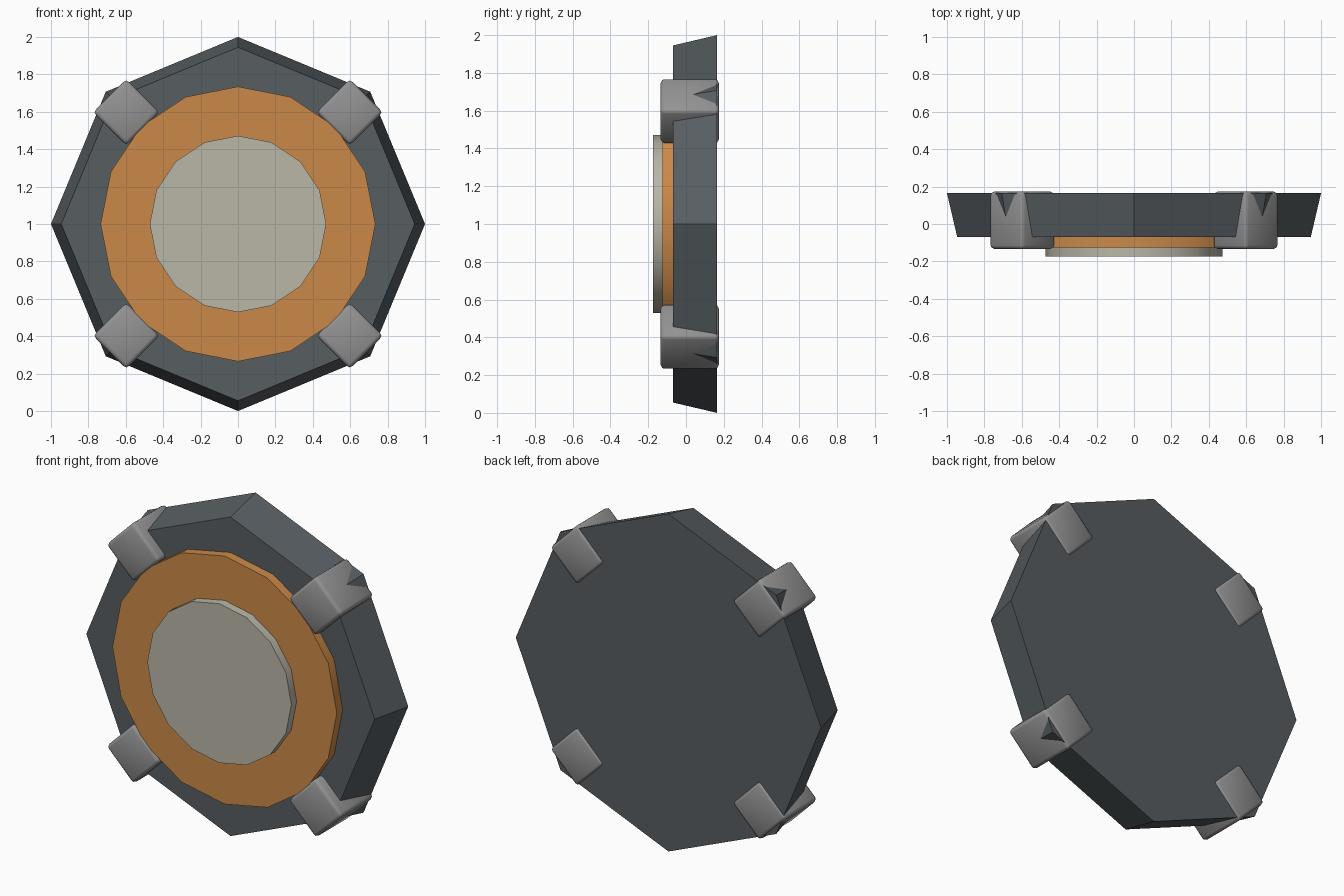
import bpy
import bmesh
from math import radians, sin, cos
from mathutils import Matrix

cube = bpy.data.objects.get("Cube")
if cube:
    bpy.data.objects.remove(cube, do_unlink=True)


def material(name, rgb):
    mat = bpy.data.materials.new(name)
    mat.use_nodes = True
    colour = (*rgb, 1.0)
    mat.diffuse_color = colour
    mat.node_tree.nodes["Principled BSDF"].inputs["Base Color"].default_value = colour
    return mat


slate = material("dark slate", (0.095, 0.11, 0.12))
copper = material("copper orange", (0.60, 0.25, 0.065))
cream = material("pale cream", (0.49, 0.47, 0.39))
steel = material("steel grey", (0.29, 0.29, 0.295))


def add_object(name, bm, mat):
    mesh = bpy.data.meshes.new(name)
    bm.to_mesh(mesh)
    bm.free()
    mesh.materials.append(mat)
    obj = bpy.data.objects.new(name, mesh)
    bpy.context.collection.objects.link(obj)
    return obj


def smooth(obj, angle):
    bpy.ops.object.select_all(action="DESELECT")
    obj.select_set(True)
    bpy.context.view_layer.objects.active = obj
    bpy.ops.object.shade_smooth_by_angle(angle=radians(angle))


def disc(name, sides, back_radius, front_radius, back, front, mat):
    """Upright prism whose axis runs along y, centred at height 1."""
    bm = bmesh.new()
    place = Matrix.Translation((0, (back + front) / 2, 1)) @ Matrix.Rotation(radians(90), 4, "X")
    bmesh.ops.create_cone(bm, cap_ends=True, segments=sides, radius1=back_radius,
                          radius2=front_radius, depth=back - front, matrix=place)
    return add_object(name, bm, mat)


# Tapered octagonal plate with two stacked discs
disc("base_plate", 8, 1.0, 0.945, 0.165, -0.07, slate)
ring = disc("copper_disc", 16, 0.735, 0.735, 0.16, -0.125, copper)
centre = disc("centre_disc", 16, 0.472, 0.472, 0.155, -0.175, cream)
for part in (ring, centre):
    smooth(part, 30)

# Rounded clamps over the four diagonal corners
corners = {"upper_left": 45, "upper_right": 135, "lower_right": 225, "lower_left": 315}
for name, degrees in corners.items():
    a = radians(degrees)
    place = (Matrix.Translation((0.845 * cos(a), 0.02, 1 + 0.845 * sin(a)))
             @ Matrix.Rotation(-a, 4, "Y") @ Matrix.Diagonal((0.25, 0.308, 0.25, 1)))
    bm = bmesh.new()
    bmesh.ops.create_cube(bm, size=1, matrix=place)
    bmesh.ops.bevel(bm, geom=bm.edges[:], offset=0.02, segments=2, profile=0.5, affect="EDGES")
    clamp = add_object(name + "_clamp", bm, steel)
    smooth(clamp, 60)
